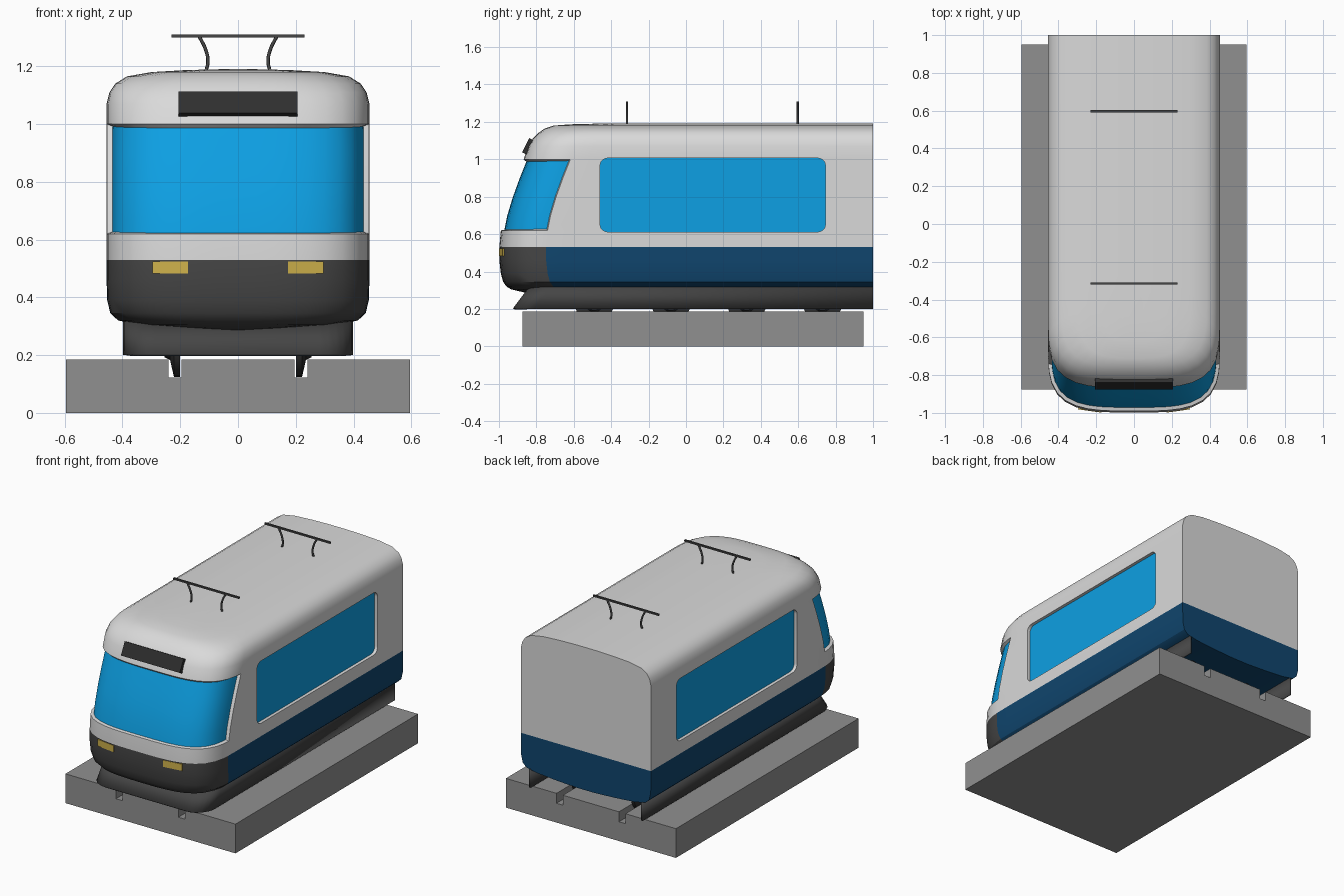
import bpy, bmesh, math
from mathutils import Matrix

if "Cube" in bpy.data.objects:
    bpy.data.objects.remove(bpy.data.objects["Cube"])


def material(name, r, g, b):
    m = bpy.data.materials.new(name)
    m.use_nodes = True
    m.diffuse_color = (r, g, b, 1)
    m.node_tree.nodes["Principled BSDF"].inputs["Base Color"].default_value = (r, g, b, 1)
    return m


white = material("light_grey_paint", 0.7, 0.7, 0.7)
navy = material("navy_paint", 0.005, 0.06, 0.155)
dark = material("dark_grey", 0.06, 0.06, 0.06)
glass = material("blue_glass", 0.004, 0.35, 0.77)
gold = material("headlight_yellow", 0.62, 0.44, 0.07)
black = material("sign_black", 0.028, 0.028, 0.028)
stone = material("platform_grey", 0.28, 0.28, 0.28)
WHITE, NAVY, DARK, GLASS = range(4)


def finish(name, bm, mats, smooth=None):
    bmesh.ops.recalc_face_normals(bm, faces=bm.faces)
    me = bpy.data.meshes.new(name)
    bm.to_mesh(me)
    bm.free()
    for m in mats:
        me.materials.append(m)
    ob = bpy.data.objects.new(name, me)
    bpy.context.collection.objects.link(ob)
    if smooth:
        activate(ob)
        bpy.ops.object.shade_smooth_by_angle(angle=math.radians(smooth))
    return ob


def activate(ob):
    bpy.ops.object.select_all(action='DESELECT')
    ob.select_set(True)
    bpy.context.view_layer.objects.active = ob


def add_box(bm, center, size, rot=Matrix()):
    mat = Matrix.Translation(center) @ rot @ Matrix.Diagonal((*size, 1))
    return bmesh.ops.create_cube(bm, size=1, matrix=mat)["verts"]


def box(name, center, size, mat, rot=Matrix()):
    bm = bmesh.new()
    add_box(bm, center, size, rot)
    return finish(name, bm, [mat])


# Body shell: horizontal rings of (height, half width, nose position)
ROWS = [(.287, .06, -.86), (.294, .2, -.89), (.305, .34, -.935), (.32, .415, -.96),
        (.345, .442, -.978), (.39, .453, -.99), (.46, .455, -.998), (.53, .455, -.998),
        (.62, .455, -.99), (.7, .455, -.974), (.8, .455, -.944), (.9, .455, -.908),
        (1.0, .455, -.868), (1.07, .455, -.845), (1.11, .445, -.82), (1.14, .425, -.79),
        (1.165, .385, -.755), (1.18, .3, -.71), (1.187, .18, -.62), (1.19, .06, -.5)]
ANGLES = [90, 83.6, 78, 68, 55, 42, 30, 20, 12, 6, 2, 0]
DEPTH, POWER = .35, 2 / 3.5


def ring(z, w, nose):
    half = []
    for a in ANGLES:
        t = math.radians(a)
        c = max(math.cos(t), 0) ** POWER
        half.append((w * math.sin(t) ** POWER, nose + DEPTH * (1 - c), z))
    half.insert(0, (w, 1, z))
    return half + [(-x, y, h) for x, y, h in reversed(half[:-1])]


bm = bmesh.new()
rings = [[bm.verts.new(p) for p in ring(*row)] for row in ROWS]
n = len(rings[0])
screen = []
for lower, upper, row in zip(rings, rings[1:], ROWS):
    for j in range(n):
        k = (j + 1) % n
        f = bm.faces.new((lower[j], lower[k], upper[k], upper[j]))
        nose = 2 <= j <= n - 4
        if row[0] < .52:
            f.material_index = DARK if nose else NAVY
        elif nose and .6 < row[0] < .95:
            screen.append(f)
bm.faces.new(rings[0]).material_index = NAVY
bm.faces.new(rings[-1])
bmesh.ops.recalc_face_normals(bm, faces=bm.faces)

# Wraparound windscreen, sunk into the shell
rim = bmesh.ops.inset_region(bm, faces=screen, thickness=.007, depth=-.018,
                             use_even_offset=True, use_boundary=True)
for f in rim["faces"]:
    f.material_index = WHITE
for f in screen:
    f.material_index = GLASS
PAINT = [white, navy, dark, glass]
body = finish("body_shell", bm, PAINT)

# Side windows, cut as rounded recesses
bm = bmesh.new()
for s in (-1, 1):
    add_box(bm, (s * .485, .143, .809), (.1, 1.205, .394))
edges = [e for e in bm.edges if abs(e.verts[0].co.x - e.verts[1].co.x) > .05]
bmesh.ops.bevel(bm, geom=edges, offset=.04, segments=5, profile=.5, affect='EDGES')
bm.normal_update()
for f in bm.faces:
    f.material_index = GLASS if abs(f.normal.x) > .9 else WHITE
cutter = finish("window_cutter", bm, PAINT)
cutter.hide_render = True
activate(body)
cut = body.modifiers.new("side_windows", 'BOOLEAN')
cut.operation = 'DIFFERENCE'
cut.solver = 'EXACT'
cut.material_mode = 'INDEX'
cut.object = cutter
bpy.ops.object.modifier_apply(modifier=cut.name)
bpy.data.objects.remove(cutter)
bpy.ops.object.shade_smooth_by_angle(angle=math.radians(32))

# Skirt: thin wall open at the rear, with a raked rounded front
bm = bmesh.new()
R, W = .11, .392
plan = [(W, 1)]
for i in range(7):
    t = math.radians(15 * i)
    plan.append((W - R + R * math.cos(t), -.92 + R - R * math.sin(t)))
plan += [(-x, y) for x, y in reversed(plan)]
low = [bm.verts.new((x, y, .2)) for x, y in plan]
high = [bm.verts.new((x, y + (.09 if y < 0 else 0), .32)) for x, y in plan]
for i in range(len(plan) - 1):
    bm.faces.new((low[i], low[i + 1], high[i + 1], high[i]))
skirt = finish("skirt", bm, [dark], 30)
wall = skirt.modifiers.new("wall", 'SOLIDIFY')
wall.thickness = .012
wall.offset = 0

# Flanged wheels
PROFILE = [(.2, 0), (.2, .104), (.222, .104), (.235, .046), (.255, .036), (.255, 0)]
for y in (-.49, -.08, .325, .73):
    for s, side in ((-1, "right"), (1, "left")):
        bm = bmesh.new()
        vs = [bm.verts.new((s * x, y, .229 - r)) for x, r in PROFILE]
        es = [bm.edges.new(p) for p in zip(vs, vs[1:])]
        bmesh.ops.spin(bm, geom=vs + es, cent=(0, y, .229), axis=(1, 0, 0),
                       angle=math.tau, steps=24, use_merge=True)
        bmesh.ops.remove_doubles(bm, verts=bm.verts, dist=.0005)
        finish("wheel_" + side, bm, [black], 30)

# Platform with two rail grooves
bm = bmesh.new()
half = [(.595, 0), (.595, .185), (.241, .185), (.241, .122), (.196, .122), (.196, .185)]
outline = half + [(-x, z) for x, z in reversed(half)]
face = bm.faces.new([bm.verts.new((x, -.875, z)) for x, z in outline])
out = bmesh.ops.extrude_face_region(bm, geom=[face])["geom"]
bmesh.ops.translate(bm, vec=(0, 1.825, 0),
                    verts=[v for v in out if isinstance(v, bmesh.types.BMVert)])
finish("platform", bm, [stone])

# Destination sign and headlights
box("destination_sign", (0, -.842, 1.068), (.412, .034, .085), black,
    Matrix.Rotation(math.radians(-27), 4, 'X'))
for s, side in ((-1, "right"), (1, "left")):
    box("headlight_" + side, (s * .2325, -.977, .503), (.124, .026, .042), gold,
        Matrix.Rotation(math.radians(s * 8), 4, 'Z'))

# Roof current collectors: a bar on two curved legs
LEG = [(.112, 1.18), (.104, 1.215), (.111, 1.255), (.135, 1.305)]
for y in (-.315, .597):
    box("collector_bar", (0, y, 1.305), (.46, .012, .01), dark)
    for s in (-1, 1):
        cu = bpy.data.curves.new("collector_leg", 'CURVE')
        cu.dimensions = '3D'
        cu.bevel_depth = .006
        cu.bevel_resolution = 2
        cu.resolution_u = 5
        cu.use_fill_caps = True
        sp = cu.splines.new('BEZIER')
        sp.bezier_points.add(len(LEG) - 1)
        for p, (x, z) in zip(sp.bezier_points, LEG):
            p.co = (s * x, y, z)
            p.handle_left_type = p.handle_right_type = 'AUTO'
        cu.materials.append(dark)
        leg = bpy.data.objects.new("collector_leg", cu)
        bpy.context.collection.objects.link(leg)
        activate(leg)
        bpy.ops.object.convert(target='MESH')
